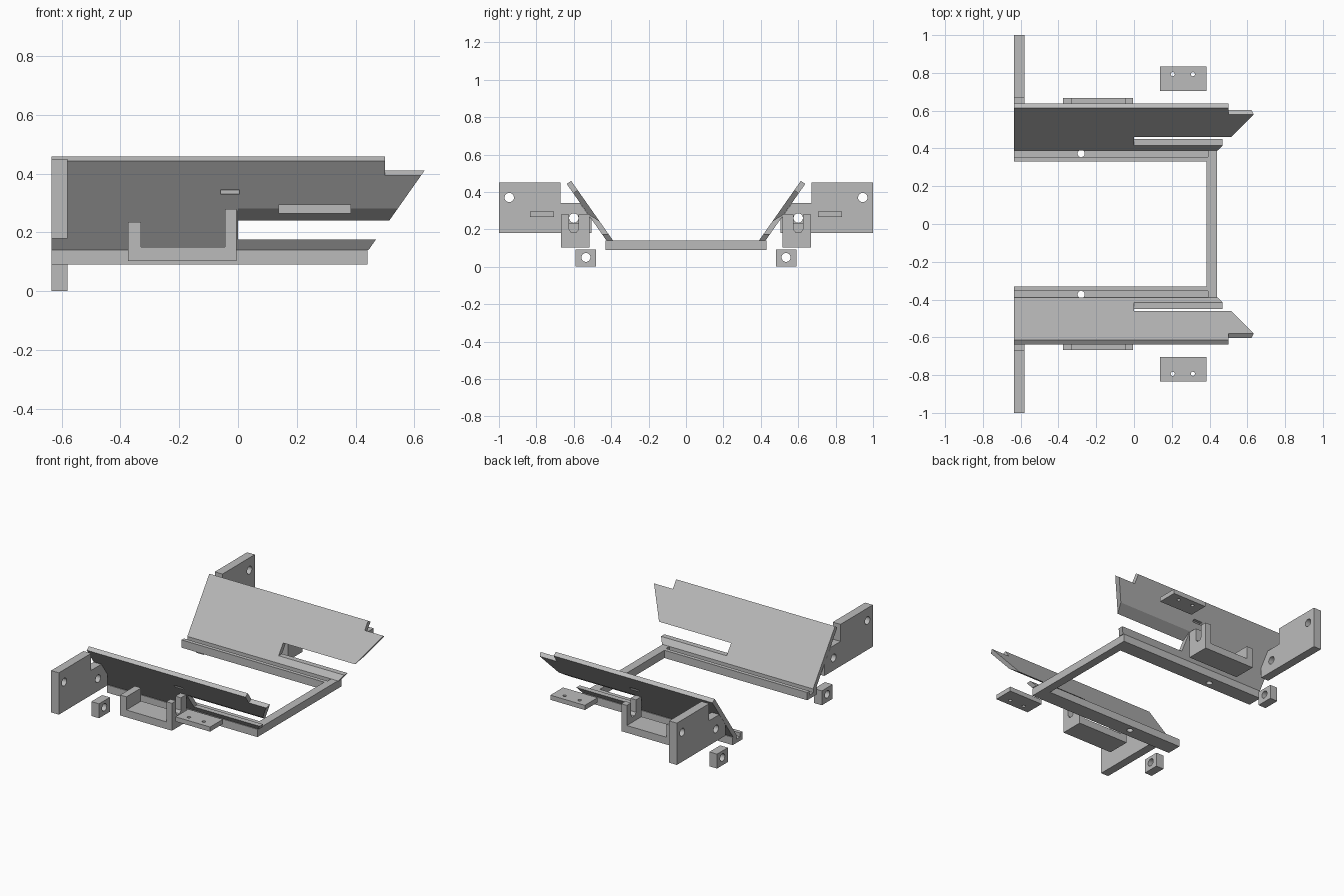
import bpy, bmesh, math
from mathutils import Vector

cube = bpy.data.objects.get("Cube")
if cube:
    bpy.data.objects.remove(cube, do_unlink=True)

grey = bpy.data.materials.new("plain_grey")
grey.use_nodes = True
colour = (0.5, 0.5, 0.5, 1)
grey.diffuse_color = colour
grey.node_tree.nodes["Principled BSDF"].inputs["Base Color"].default_value = colour


def prism(name, axis, profile, lo, hi, side=1):
    """Extrude a 2D profile along an axis; side -1 mirrors it in y."""
    bm = bmesh.new()

    def place(a, b, d):
        x, y, z = {"x": (d, a, b), "y": (a, d, b), "z": (a, b, d)}[axis]
        return Vector((x, side * y, z))

    base = bm.faces.new([bm.verts.new(place(a, b, lo)) for a, b in profile])
    moved = bmesh.ops.extrude_face_region(bm, geom=[base])["geom"]
    step = place(0, 0, hi - lo)
    bmesh.ops.translate(bm, vec=step, verts=[v for v in moved if isinstance(v, bmesh.types.BMVert)])
    bmesh.ops.recalc_face_normals(bm, faces=bm.faces)
    mesh = bpy.data.meshes.new(name)
    bm.to_mesh(mesh)
    bm.free()
    mesh.materials.append(grey)
    ob = bpy.data.objects.new(name, mesh)
    bpy.context.collection.objects.link(ob)
    return ob


def rect(a0, a1, b0, b1):
    return [(a0, b0), (a1, b0), (a1, b1), (a0, b1)]


def disc(a, b, r, n=24):
    return [(a + r * math.cos(math.tau * i / n), b + r * math.sin(math.tau * i / n)) for i in range(n)]


def cut(ob, *args):
    """Subtract a prism from an object."""
    cutter = prism("cutter", *args)
    mod = ob.modifiers.new("cut", "BOOLEAN")
    mod.operation = "DIFFERENCE"
    mod.solver = "EXACT"
    mod.object = cutter
    bpy.context.view_layer.objects.active = ob
    bpy.ops.object.modifier_apply(modifier=mod.name)
    bpy.data.objects.remove(cutter, do_unlink=True)


BACK, THICK = -0.635, -0.58

# U-shaped floor frame
frame = prism("floor_frame", "z", [
    (BACK, -0.43), (0.44, -0.43), (0.44, 0.43), (BACK, 0.43),
    (BACK, 0.33), (0.385, 0.33), (0.385, -0.33), (BACK, -0.33)], 0.09, 0.14)

for side, label in ((1, "left"), (-1, "right")):
    # Groove and screw hole in the rail
    cut(frame, "x", rect(0.355, 0.392, 0.115, 0.2), -0.7, 0.392, side)
    cut(frame, "z", disc(-0.28, 0.373, 0.019), 0, 0.3, side)

    # Sloping side panel
    panel = prism(label + "_sloping_panel", "x",
                  [(0.39, 0.14), (0.425, 0.14), (0.638, 0.443), (0.614, 0.459)], BACK, 0.64, side)
    # slanted front end, long slot, corner notch, shallow pocket
    cut(panel, "y", [(0.416, 0.1), (0.698, 0.5), (0.9, 0.5), (0.9, 0.1)], 0.2, 0.8, side)
    cut(panel, "x", [(0.38, 0.175), (0.6, 0.175), (0.6, 0.329), (0.38, 0.189)], 0, 0.8, side)
    cut(panel, "x", [(0.498, 0.4675), (0.662, 0.352), (0.777, 0.516), (0.613, 0.632)], 0.5, 0.8, side)
    cut(panel, "z", rect(-0.06, 0.005, 0.55, 0.65), 0.33, 0.345, side)

    # Stepped end plate with two holes
    plate = prism(label + "_end_plate", "x", [
        (0.505, 0.18), (1, 0.18), (1, 0.45), (0.67, 0.45),
        (0.67, 0.34), (0.567, 0.34), (0.505, 0.253)], BACK, THICK, side)
    for y, z in ((0.945, 0.37), (0.6, 0.26)):
        cut(plate, "x", disc(y, z, 0.025), -0.7, -0.5, side)

    # Small drilled block
    block = prism(label + "_drilled_block", "x", rect(0.48, 0.59, 0, 0.093), BACK, THICK, side)
    cut(block, "x", disc(0.535, 0.05, 0.024), -0.7, -0.5, side)

    # Cradle bracket with uneven posts and a notched tall post
    cradle = prism(label + "_cradle", "y", [
        (-0.375, 0.103), (-0.005, 0.103), (-0.005, 0.28), (-0.045, 0.28),
        (-0.045, 0.15), (-0.33, 0.15), (-0.33, 0.235), (-0.375, 0.235)], 0.517, 0.668, side)
    cut(cradle, "x", [(0.575, 0.3), (0.575, 0.2), (0.588, 0.182), (0.612, 0.182),
                      (0.625, 0.2), (0.625, 0.3)], -0.1, 0.1, side)

    # Loose cover plate with two screw holes
    cover = prism(label + "_cover_plate", "z", rect(0.138, 0.385, 0.705, 0.835), 0.265, 0.295, side)
    for x in (0.205, 0.312):
        cut(cover, "z", disc(x, 0.793, 0.011, 16), 0.2, 0.4, side)
